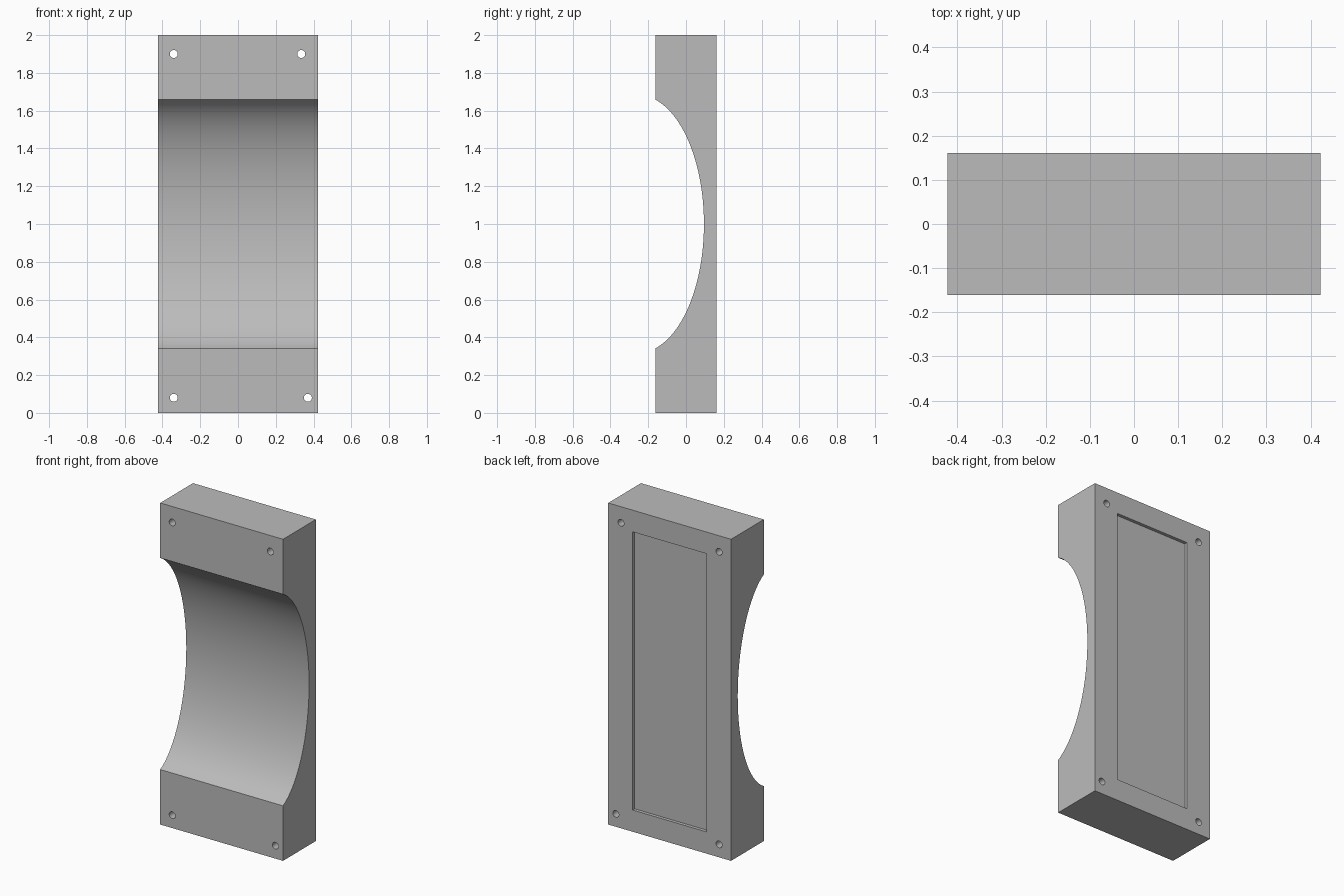
import bpy
import bmesh
import math
from mathutils import Matrix

if "Cube" in bpy.data.objects:
    bpy.data.objects.remove(bpy.data.objects["Cube"], do_unlink=True)

HALF_W, HALF_D, HEIGHT = 0.4225, 0.161, 2.0

grey = bpy.data.materials.new("plain grey")
grey.use_nodes = True
colour = (0.5, 0.5, 0.5, 1)
grey.diffuse_color = colour
grey.node_tree.nodes["Principled BSDF"].inputs["Base Color"].default_value = colour


def make_object(name, bm):
    bmesh.ops.recalc_face_normals(bm, faces=bm.faces)
    mesh = bpy.data.meshes.new(name)
    bm.to_mesh(mesh)
    bm.free()
    mesh.materials.append(grey)
    obj = bpy.data.objects.new(name, mesh)
    bpy.context.collection.objects.link(obj)
    return obj


def cut(target, cutter):
    cutter.hide_render = True
    mod = target.modifiers.new(cutter.name, "BOOLEAN")
    mod.operation = "DIFFERENCE"
    mod.solver = "EXACT"
    mod.object = cutter
    bpy.context.view_layer.objects.active = target
    bpy.ops.object.modifier_apply(modifier=mod.name)
    bpy.data.objects.remove(cutter, do_unlink=True)


# Block with an elliptical hollow in the front: side profile swept across x
semi_y, semi_z, deepest = 0.35, 0.683, 0.095
centre_y = deepest - semi_y
end = math.acos((-HALF_D - centre_y) / semi_y)
steps = 64
profile = [(-HALF_D, 0), (HALF_D, 0), (HALF_D, HEIGHT), (-HALF_D, HEIGHT)]
for i in range(steps + 1):
    a = end * (1 - 2 * i / steps)
    profile.append((centre_y + semi_y * math.cos(a), 1 + semi_z * math.sin(a)))
bm = bmesh.new()
side = bm.faces.new([bm.verts.new((-HALF_W, y, z)) for y, z in profile])
swept = bmesh.ops.extrude_face_region(bm, geom=[side])["geom"]
bmesh.ops.translate(bm, vec=(2 * HALF_W, 0, 0),
                    verts=[v for v in swept if isinstance(v, bmesh.types.BMVert)])
block = make_object("bracket_block", bm)

# Shallow rectangular recess in the back
bm = bmesh.new()
bmesh.ops.create_cube(bm, size=1, matrix=Matrix.Translation((0, HALF_D, 1))
                      @ Matrix.Diagonal((0.51, 0.04, 1.73, 1)))
cut(block, make_object("recess_cutter", bm))

# Four screw holes running front to back
for x, z in [(-0.34, 1.9), (0.335, 1.9), (-0.34, 0.08), (0.37, 0.08)]:
    bm = bmesh.new()
    bmesh.ops.create_cone(bm, cap_ends=True, segments=32, radius1=0.021, radius2=0.021,
                          depth=1, matrix=Matrix.Translation((x, 0, z))
                          @ Matrix.Rotation(math.pi / 2, 4, "X"))
    cut(block, make_object("hole_cutter", bm))

# Smooth hollow and holes, sharp outer edges
bpy.ops.object.select_all(action="DESELECT")
block.select_set(True)
bpy.context.view_layer.objects.active = block
bpy.ops.object.shade_smooth_by_angle(angle=math.radians(30))
